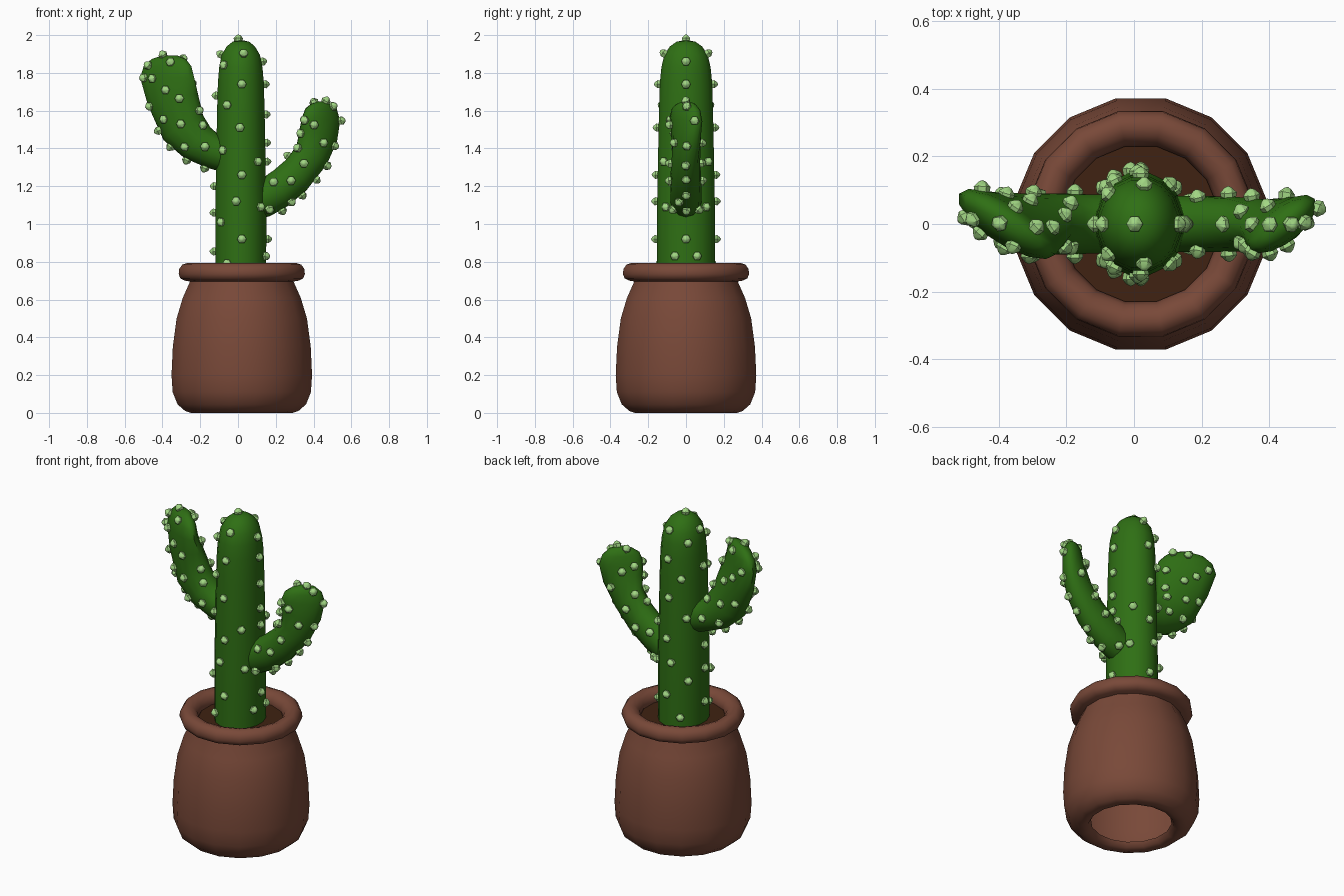
import bpy, bmesh
from math import pi, cos, sin
from mathutils import Vector
from mathutils.bvhtree import BVHTree

if "Cube" in bpy.data.objects:
    bpy.data.objects.remove(bpy.data.objects["Cube"])


def material(name, rgb):
    m = bpy.data.materials.new(name)
    m.diffuse_color = (*rgb, 1)
    m.use_nodes = True
    m.node_tree.nodes["Principled BSDF"].inputs["Base Color"].default_value = m.diffuse_color
    return m


TERRACOTTA = material("terracotta", (0.19, 0.066, 0.04))
SOIL = material("soil", (0.05, 0.016, 0.006))
GREEN = material("cactus_green", (0.028, 0.16, 0.007))
PALE = material("pale_green", (0.36, 0.68, 0.23))


def finish(name, bm, mat, angle=50):
    bmesh.ops.recalc_face_normals(bm, faces=bm.faces)
    me = bpy.data.meshes.new(name)
    bm.to_mesh(me)
    bm.free()
    ob = bpy.data.objects.new(name, me)
    bpy.context.collection.objects.link(ob)
    me.materials.append(mat)
    bpy.ops.object.select_all(action='DESELECT')
    ob.select_set(True)
    bpy.context.view_layer.objects.active = ob
    bpy.ops.object.shade_smooth_by_angle(angle=angle * pi / 180)
    return ob


def loft(name, rings, mat, cap_start=False, cap_end=False):
    bm = bmesh.new()
    vs = [[bm.verts.new(p) for p in r] for r in rings]
    n = len(vs[0])
    for a, b in zip(vs, vs[1:]):
        for i in range(n):
            j = (i + 1) % n
            bm.faces.new((a[i], a[j], b[j], b[i]))
    if cap_start:
        bm.faces.new(vs[0])
    if cap_end:
        bm.faces.new(vs[-1])
    return finish(name, bm, mat)


def lathe(name, profile, mat, cx=0.02, n=16, sx=1.0, **caps):
    k = 1 / cos(pi / n)
    rings = [[Vector((cx + r * k * sx * cos((i + .5) * 2 * pi / n),
                      r * k * sin((i + .5) * 2 * pi / n), z)) for i in range(n)]
             for r, z in profile]
    return loft(name, rings, mat, **caps)


# Pot with an open drain hole, its rolled rim and the soil
lathe("pot", [(.22, .035), (.235, .008), (.27, 0), (.30, .01), (.34, .045), (.366, .11),
              (.372, .2), (.365, .35), (.345, .5), (.312, .61), (.272, .7), (.268, .72)], TERRACOTTA)
lathe("pot_rim", [(.24, .69), (.30, .70), (.325, .712), (.334, .735), (.331, .762), (.315, .785),
                  (.288, .794), (.26, .785), (.24, .765), (.23, .735), (.24, .69)], TERRACOTTA)
lathe("soil", [(.25, .70), (.245, .725)], SOIL, cap_start=True, cap_end=True)

# Trunk, slightly deeper than wide
trunk = lathe("cactus_trunk", [(.152, .70), (.153, .9), (.153, 1.1), (.147, 1.4), (.143, 1.6),
                               (.138, 1.75), (.13, 1.83), (.115, 1.895), (.085, 1.94),
                               (.05, 1.965), (.015, 1.972)],
              GREEN, cx=.015, sx=.88, cap_start=True, cap_end=True)


# Arms: each ring is centre x, centre z, wide half-axis (x, y, z), thin half-width
def arm(name, rings, n=14):
    out = []
    for cx, cz, wx, wy, wz, t in rings:
        wide = Vector((wx, wy, wz))
        thin = Vector((-wy, wx, 0)).normalized() * t
        c = Vector((cx, 0, cz))
        out.append([c + wide * cos(2 * pi * i / n) + thin * sin(2 * pi * i / n) for i in range(n)])
    return loft(name, out, GREEN, True, True)


left_arm = arm("left_arm", [
    (-.02, 1.35, -.03, 0, -.085, .09), (-.14, 1.39, -.03, 0, -.09, .09),
    (-.215, 1.43, -.07, .01, -.08, .092), (-.29, 1.51, -.105, .03, -.065, .088),
    (-.345, 1.66, -.132, .065, -.03, .075), (-.375, 1.775, -.143, .09, 0, .062),
    (-.373, 1.835, -.126, .083, 0, .053), (-.367, 1.873, -.09, .062, 0, .04),
    (-.36, 1.893, -.035, .025, 0, .018)])
right_arm = arm("right_arm", [
    (.04, 1.10, .02, 0, -.08, .08), (.145, 1.14, .02, 0, -.1, .085),
    (.22, 1.185, .03, .005, -.1, .085), (.31, 1.26, .05, .015, -.085, .083),
    (.39, 1.365, .072, .035, -.058, .075), (.425, 1.47, .094, .058, -.035, .065),
    (.44, 1.555, .095, .075, -.012, .055), (.441, 1.608, .079, .066, -.005, .046),
    (.442, 1.635, .052, .044, 0, .033), (.442, 1.648, .018, .016, 0, .013)])

# Spikes: front-view (x, z) spots, cast on to the front and back of each stem
TRUNK_SPOTS = [(.03, 1.9), (-.07, 1.84), (.13, 1.86), (.02, 1.74), (.145, 1.74), (-.11, 1.68),
               (-.055, 1.63), (.01, 1.51), (.15, 1.58), (.15, 1.43), (-.075, 1.39), (.10, 1.33),
               (.155, 1.33), (.02, 1.26), (-.12, 1.2), (-.01, 1.12), (-.13, 1.06), (-.085, 1.01),
               (.115, 1.09), (.02, .92), (.15, .92), (-.12, .855), (.14, .83), (-.055, .79),
               (.0, 1.98), (-.1, 1.9)]
LEFT_SPOTS = [(-.53, 1.77), (-.45, 1.77), (-.49, 1.85), (-.40, 1.9), (-.355, 1.855), (-.28, 1.88),
              (-.38, 1.71), (-.31, 1.665), (-.225, 1.75), (-.21, 1.6), (-.48, 1.62), (-.39, 1.555),
              (-.3, 1.53), (-.19, 1.52), (-.43, 1.49), (-.365, 1.4), (-.28, 1.41), (-.175, 1.41),
              (-.28, 1.32), (-.175, 1.3)]
RIGHT_SPOTS = [(.4, 1.65), (.465, 1.65), (.355, 1.55), (.4, 1.525), (.5, 1.62), (.54, 1.545),
               (.335, 1.48), (.45, 1.43), (.52, 1.41), (.32, 1.4), (.35, 1.32), (.47, 1.31),
               (.265, 1.36), (.19, 1.22), (.28, 1.23), (.42, 1.23), (.35, 1.14), (.28, 1.12),
               (.24, 1.06), (.165, 1.08)]


def add_spike(bm, loc, nor, n=6):
    rot = nor.to_track_quat('Z', 'Y')
    rings = [[bm.verts.new(loc + rot @ Vector((r * cos(2 * pi * i / n), r * sin(2 * pi * i / n), h)))
              for i in range(n)] for r, h in [(.021, -.008), (.025, .012), (.011, .027)]]
    tip = bm.verts.new(loc + nor * .032)
    for a, b in zip(rings, rings[1:]):
        for i in range(n):
            j = (i + 1) % n
            bm.faces.new((a[i], a[j], b[j], b[i]))
    for i in range(n):
        bm.faces.new((rings[2][i], rings[2][(i + 1) % n], tip))
    bm.faces.new(rings[0])


spikes = bmesh.new()
for ob, spots in ((trunk, TRUNK_SPOTS), (left_arm, LEFT_SPOTS), (right_arm, RIGHT_SPOTS)):
    tree = BVHTree.FromPolygons([v.co for v in ob.data.vertices],
                                [p.vertices for p in ob.data.polygons])
    for x, z in spots:
        placed = []
        for s in (-1, 1):
            loc, nor, _, _ = tree.ray_cast(Vector((x, s, z)), Vector((0, -s, 0)))
            if loc is None:
                loc, nor, _, _ = tree.find_nearest(Vector((x, 0, z)))
            if all((loc - p).length > .07 for p in placed):
                placed.append(loc)
                add_spike(spikes, loc, nor)
finish("spikes", spikes, PALE, 30)
